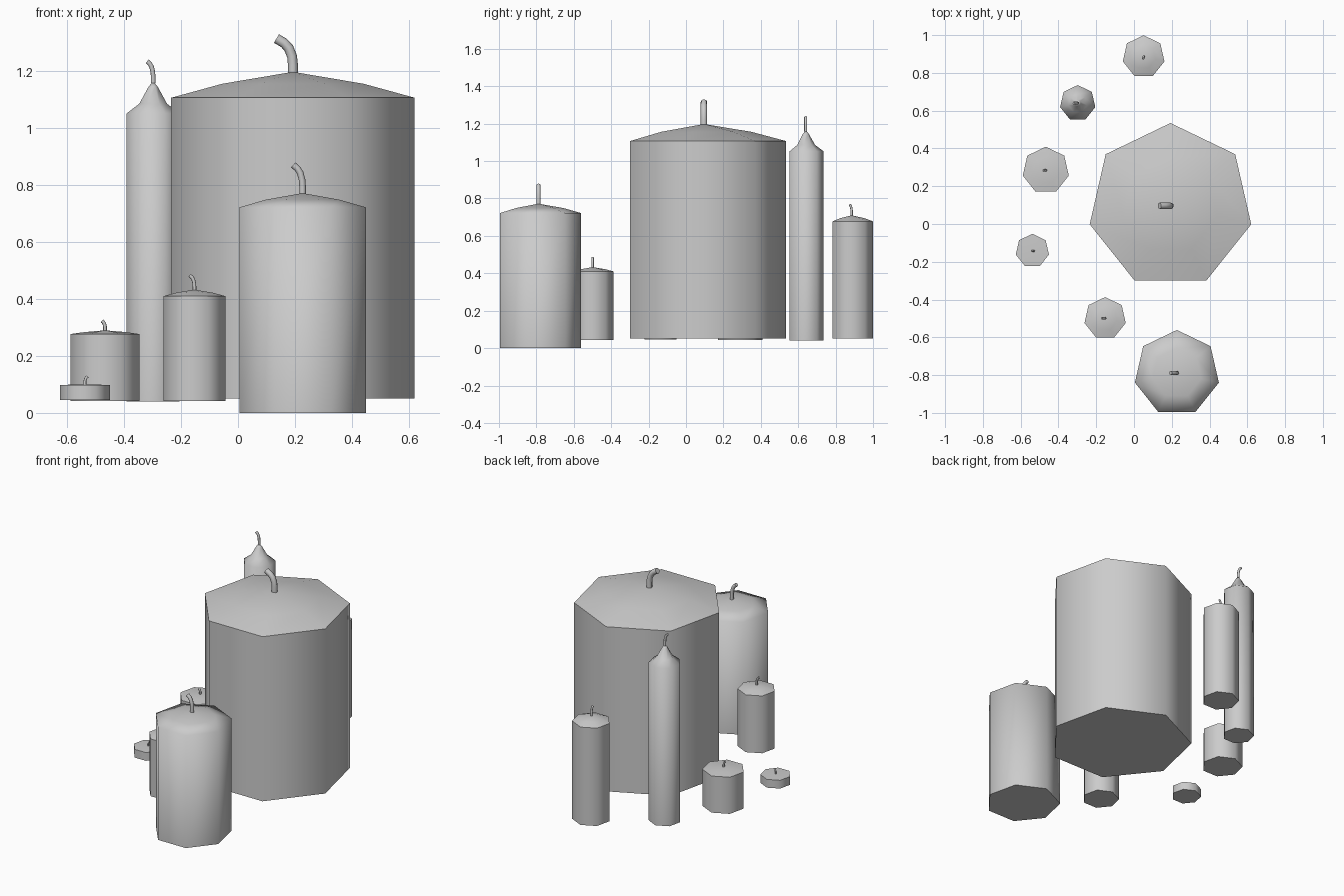
import bpy, bmesh, math
from mathutils import Vector

if "Cube" in bpy.data.objects:
    bpy.data.objects.remove(bpy.data.objects["Cube"])

SIDES = 7


def finish(name, bm, angle):
    bmesh.ops.recalc_face_normals(bm, faces=bm.faces)
    me = bpy.data.meshes.new(name)
    bm.to_mesh(me)
    bm.free()
    ob = bpy.data.objects.new(name, me)
    bpy.context.collection.objects.link(ob)
    bpy.ops.object.select_all(action='DESELECT')
    ob.select_set(True)
    bpy.context.view_layer.objects.active = ob
    bpy.ops.object.shade_smooth_by_angle(angle=math.radians(angle))
    return ob


def bridge(bm, a, b):
    n = len(a)
    for i in range(n):
        bm.faces.new((a[i], a[(i + 1) % n], b[(i + 1) % n], b[i]))


# Wax body: seven-sided profile rings, flat base, pointed top
def wax(name, x, y, profile, apex, angle):
    bm = bmesh.new()
    rings = []
    for r, z in profile:
        rings.append([bm.verts.new((x + r * math.cos(math.pi / 2 + math.tau * i / SIDES),
                                    y + r * math.sin(math.pi / 2 + math.tau * i / SIDES), z))
                      for i in range(SIDES)])
    bm.faces.new(rings[0])
    for a, b in zip(rings, rings[1:]):
        bridge(bm, a, b)
    tip = bm.verts.new((x, y, apex))
    top = rings[-1]
    for i in range(SIDES):
        bm.faces.new((top[i], top[(i + 1) % SIDES], tip))
    finish(name, bm, angle)


# Wick: bent tube leaning in one direction, closed at both ends
def wick(name, x, y, z, height, lean, radius, heading):
    d = Vector((math.cos(heading), math.sin(heading), 0))
    side = Vector((-d.y, d.x, 0))
    path = [(0, -0.1), (0, 0.2), (0.05, 0.46), (0.26, 0.72), (0.55, 0.87), (1, 1)]
    pts = [Vector((x, y, z)) + d * (u * lean) + Vector((0, 0, v * height)) for u, v in path]
    bm = bmesh.new()
    rings = []
    for i, p in enumerate(pts):
        t = (pts[min(i + 1, len(pts) - 1)] - pts[max(i - 1, 0)]).normalized()
        n = side.cross(t)
        rings.append([bm.verts.new(p + radius * (side * math.cos(math.tau * k / 8) +
                                                 n * math.sin(math.tau * k / 8)))
                      for k in range(8)])
    for a, b in zip(rings, rings[1:]):
        bridge(bm, a, b)
    bm.faces.new(rings[0])
    bm.faces.new(rings[-1])
    finish(name, bm, 50)


LEFT, RIGHT, FRONT = math.pi, 0.0, -math.pi / 2 - 0.2

# name, x, y, radius, base, rim, apex, wick height, lean, wick radius, heading, smooth angle
candles = [
    ("large_pillar", 0.193, 0.096, 0.4385, 0.05, 1.107, 1.198, 0.117, 0.058, 0.0175, LEFT, 60),
    ("front_pillar", 0.227, -0.789, 0.228, 0.0, 0.722, 0.772, 0.099, 0.033, 0.0115, LEFT, 80),
    ("small_pillar", -0.153, -0.499, 0.112, 0.042, 0.41, 0.433, 0.05, 0.017, 0.0065, LEFT, 60),
    ("tea_light", -0.538, -0.142, 0.09, 0.045, 0.098, 0.1, 0.028, 0.01, 0.005, RIGHT, 60),
    ("short_pillar", -0.467, 0.284, 0.125, 0.042, 0.277, 0.29, 0.033, 0.011, 0.0065, LEFT, 60),
    ("taper", -0.298, 0.64, 0.0955, 0.04, 1.052, 1.165, 0.07, 0.021, 0.008, LEFT, 60),
    ("back_pillar", 0.051, 0.886, 0.113, 0.05, 0.678, 0.71, 0.058, 0.011, 0.0065, FRONT, 60),
]

for name, x, y, r, base, rim, apex, wh, lean, wr, heading, angle in candles:
    profile = [(r, base), (r, rim)]
    if name == "taper":
        profile += [(0.05, 1.086), (0.017, 1.145)]
    else:
        profile += [(r * 0.58, rim + 0.54 * (apex - rim))]
    wax(name + "_wax", x, y, profile, apex, angle)
    wick(name + "_wick", x, y, apex, wh, lean, wr, heading)
